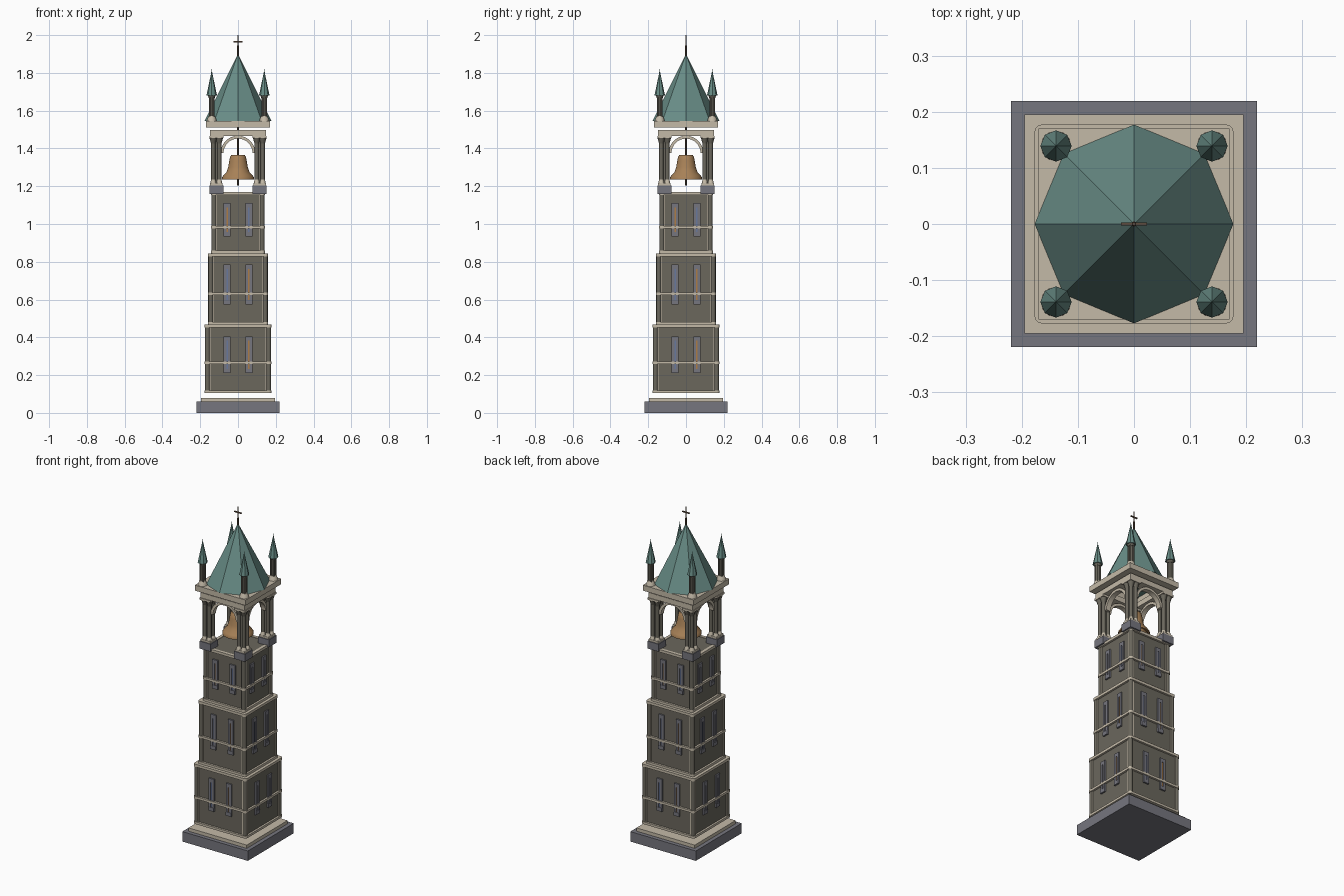
import bpy, bmesh
from math import pi, cos, sin
from mathutils import Matrix, Vector

if "Cube" in bpy.data.objects:
    bpy.data.objects.remove(bpy.data.objects["Cube"])


def mat(name, r, g, b):
    m = bpy.data.materials.new(name)
    m.diffuse_color = (r, g, b, 1)
    m.use_nodes = True
    m.node_tree.nodes["Principled BSDF"].inputs["Base Color"].default_value = m.diffuse_color
    return m


STONE = mat("dark_stone", .145, .135, .108)
TRIM = mat("pale_stone", .55, .49, .39)
SLATE = mat("slate_stone", .18, .18, .21)
COPPER = mat("roof_copper", .14, .265, .24)
BRONZE = mat("bell_bronze", .39, .22, .095)
IRON = mat("iron", .11, .07, .045)
AMBER = mat("amber_glass", .42, .20, .06)
BLUE = mat("blue_glass", .14, .19, .34)
QUARTERS = [Matrix.Rotation(i * pi / 2, 4, 'Z') for i in range(4)]
CORNERS = [(x, y) for x in (-1, 1) for y in (-1, 1)]


class Part:
    """Collects primitives into one named object."""

    def __init__(self, name, material):
        self.name, self.material, self.bm = name, material, bmesh.new()

    def box(self, x0, x1, y0, y1, z0, z1, turn=Matrix()):
        m = (turn @ Matrix.Translation(((x0 + x1) / 2, (y0 + y1) / 2, (z0 + z1) / 2))
             @ Matrix.Diagonal((x1 - x0, y1 - y0, z1 - z0, 1)))
        bmesh.ops.create_cube(self.bm, size=1, matrix=m)

    def block(self, x, y, h, z0, z1):
        self.box(x - h, x + h, y - h, y + h, z0, z1)

    def cone(self, x, y, r0, r1, z0, z1, n=12):
        bmesh.ops.create_cone(self.bm, cap_ends=True, segments=n, radius1=r0, radius2=r1,
                              depth=z1 - z0, matrix=Matrix.Translation((x, y, (z0 + z1) / 2)))

    def ring(self, outer, inner, z0, z1):
        # square frame made of four beams meeting at the corners
        for t in QUARTERS:
            self.box(-outer, inner, -outer, -inner, z0, z1, t)

    def lathe(self, profile, n=32):
        vs = [self.bm.verts.new((r, 0, z)) for r, z in profile]
        es = [self.bm.edges.new(p) for p in zip(vs, vs[1:])]
        bmesh.ops.spin(self.bm, geom=vs + es, axis=(0, 0, 1), cent=(0, 0, 0),
                       angle=2 * pi, steps=n, use_merge=True)
        bmesh.ops.remove_doubles(self.bm, verts=self.bm.verts, dist=1e-5)

    def arch(self, r0, r1, y0, y1, zc, turn, n=16):
        rows = []
        for i in range(n + 1):
            a = pi * i / n
            rows.append([self.bm.verts.new(turn @ Vector((r * cos(a), y, zc + r * sin(a))))
                         for r, y in ((r0, y0), (r1, y0), (r1, y1), (r0, y1))])
        for p, q in zip(rows, rows[1:]):
            for k in range(4):
                j = (k + 1) % 4
                self.bm.faces.new((p[k], p[j], q[j], q[k]))
        self.bm.faces.new(rows[0])
        self.bm.faces.new(rows[-1])

    def done(self, smooth=False):
        bmesh.ops.recalc_face_normals(self.bm, faces=self.bm.faces)
        me = bpy.data.meshes.new(self.name)
        self.bm.to_mesh(me)
        self.bm.free()
        me.materials.append(self.material)
        ob = bpy.data.objects.new(self.name, me)
        bpy.context.collection.objects.link(ob)
        if smooth:
            bpy.ops.object.select_all(action='DESELECT')
            ob.select_set(True)
            bpy.context.view_layer.objects.active = ob
            bpy.ops.object.shade_smooth_by_angle(angle=.6)


# stepped foundation
p = Part("plinth", SLATE)
p.block(0, 0, .219, 0, .06)
p.done()
p = Part("plinth_step", TRIM)
p.block(0, 0, .195, .06, .08)
p.done()

# tower stages: half width, bottom, string course, top, window bottom, window top
STAGES = [(.177, .105, .265, .467, .21, .405),
          (.159, .467, .630, .845, .575, .785),
          (.142, .845, .982, 1.17, .935, 1.11)]
walls, trims = Part("tower_walls", STONE), Part("tower_mouldings", TRIM)
frames = Part("window_frames", SLATE)
posts = Part("tower_corner_posts", STONE)
amber, blue = Part("amber_panes", AMBER), Part("blue_panes", BLUE)
for i, (h, z0, zm, z1, w0, w1) in enumerate(STAGES):
    b = h - .012
    walls.block(0, 0, b, z0, z1 - .003)
    for sx, sy in CORNERS:
        posts.cone(sx * (h - .015), sy * (h - .015), .0135, .0135, z0, z1 - .004)
        for z, d in ((z0 + .007, .014), (zm, .014), (z1 - .008, .016)):
            trims.cone(sx * (h - .014), sy * (h - .014), .0145, .0145, z - d / 2, z + d / 2)
    for t in QUARTERS:
        # horizontal mouldings and the pale strips beside each corner post
        for z, d in ((z0 + .007, .014), (zm, .014), (z1 - .008, .016)):
            trims.box(-h + .012, h - .012, -h, -b + .006, z - d / 2, z + d / 2, t)
        for s in (-1, 1):
            x = s * (h - .028)
            trims.box(x - .003, x + .003, -b - .004, -b + .003, z0, z1 - .004, t)
        # slit windows, pane colours swapping on the top stage
        for x, pane in ((-.058, amber if i == 2 else blue), (.058, blue if i == 2 else amber)):
            for s in (-1, 1):
                frames.box(x + s * .011 - .007, x + s * .011 + .007,
                           -b - .008, -b + .003, w0 + .02, w1, t)
            frames.box(x - .018, x + .018, -b - .008, -b + .003, w1 - .022, w1, t)
            frames.box(x - .018, x + .018, -b - .010, -b + .003, w0, w0 + .022, t)
            pane.box(x - .005, x + .005, -b - .003, -b + .003, w0 + .02, w1 - .02, t)
walls.done()
for p in (trims, posts):
    p.done(True)
for p in (frames, amber, blue):
    p.done()

# belfry: corner piers, clustered columns, bases and capitals
piers, shafts = Part("belfry_piers", SLATE), Part("belfry_columns", STONE)
caps = Part("column_bases_and_capitals", TRIM)
for sx, sy in CORNERS:
    x, y = sx * .115, sy * .115
    piers.block(x, y, .037, 1.16, 1.205)
    caps.block(x, y, .032, 1.205, 1.217)
    caps.block(x, y, .037, 1.455, 1.467)
    shafts.cone(x, y, .018, .018, 1.21, 1.46)
    for dx, dy in CORNERS:
        cx, cy = x + dx * .016, y + dy * .016
        shafts.cone(cx, cy, .011, .011, 1.21, 1.44)
        caps.cone(cx, cy, .016, .011, 1.217, 1.235)
        shafts.cone(cx, cy, .011, .020, 1.425, 1.455)
piers.done()
shafts.done(True)
caps.done(True)

# belfry arches
p = Part("belfry_arches", TRIM)
for t in QUARTERS:
    p.arch(.077, .092, -.130, -.100, 1.375, t)
p.done(True)

# two-tier cornice
p = Part("lower_cornice", TRIM)
p.ring(.148, .085, 1.467, 1.498)
p.done()
p = Part("upper_cornice", TRIM)
p.ring(.170, .108, 1.512, 1.545)
p.done()

# bell and its rod
p = Part("bell", BRONZE)
p.lathe([(0, 1.366), (.034, 1.366), (.041, 1.358), (.046, 1.335), (.052, 1.30), (.061, 1.275),
         (.078, 1.256), (.086, 1.244), (.086, 1.235), (.076, 1.235), (.055, 1.262),
         (.042, 1.30), (.036, 1.345), (0, 1.35)])
p.done(True)
p = Part("bell_rod_and_clapper", IRON)
p.cone(0, 0, .005, .005, 1.203, 1.56, 8)
p.done()

# eight-sided spire
p = Part("spire", COPPER)
p.cone(0, 0, .177, 0, 1.545, 1.90, 8)
p.done()

# corner pinnacles
stems, feet = Part("pinnacle_shafts", STONE), Part("pinnacle_feet", TRIM)
tops = Part("pinnacle_roofs", COPPER)
for sx, sy in CORNERS:
    x, y = sx * .139, sy * .139
    feet.cone(x, y, .027, .023, 1.545, 1.557)
    feet.cone(x, y, .023, .017, 1.557, 1.572)
    stems.cone(x, y, .016, .022, 1.668, 1.682)
    stems.cone(x, y, .012, .012, 1.55, 1.68)
    for dx, dy in CORNERS:
        stems.cone(x + dx * .009, y + dy * .009, .006, .006, 1.55, 1.68, 8)
    tops.cone(x, y, .028, .003, 1.68, 1.80, 8)
    tops.cone(x, y, .003, .001, 1.80, 1.82, 8)
stems.done(True)
feet.done(True)
tops.done()

# cross finial
p = Part("cross_finial", IRON)
p.cone(0, 0, .005, .003, 1.885, 2.0, 8)
p.box(-.023, .023, -.003, .003, 1.962, 1.969)
p.done()
